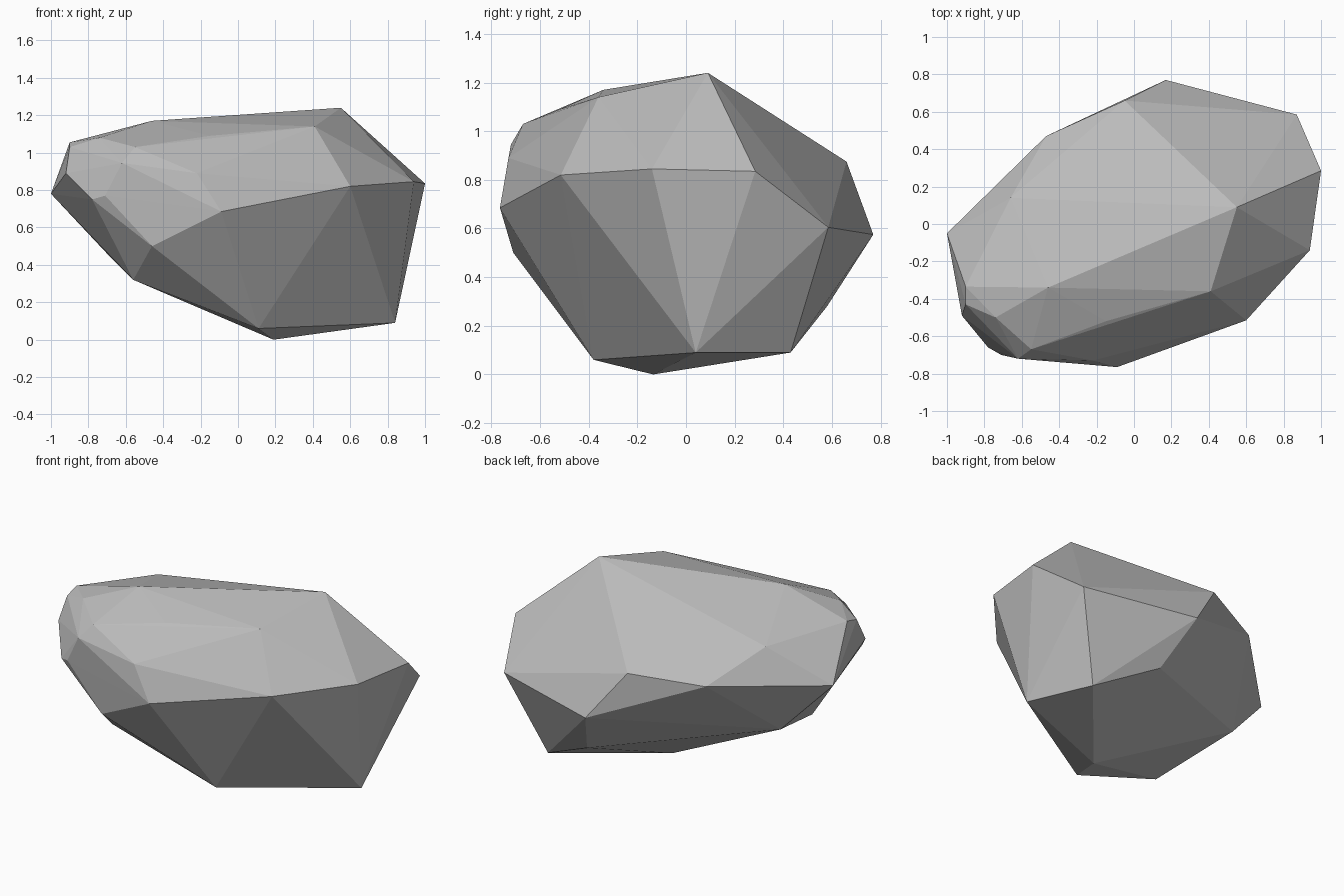
import bpy
import bmesh

# Remove the default cube
default_cube = bpy.data.objects.get("Cube")
if default_cube:
    bpy.data.objects.remove(default_cube, do_unlink=True)


def make_material(name, colour):
    material = bpy.data.materials.new(name)
    material.use_nodes = True
    material.diffuse_color = colour
    for node in material.node_tree.nodes:
        if node.type == "BSDF_PRINCIPLED":
            node.inputs["Base Color"].default_value = colour
    return material


def make_boulder(name, corner_groups, material):
    """Wrap a faceted stone around groups of corner points."""
    bm = bmesh.new()
    for group in corner_groups:
        for corner in group:
            bm.verts.new(corner)
    hull = bmesh.ops.convex_hull(bm, input=bm.verts[:], use_existing_faces=False)
    inner = {v for v in hull["geom_interior"] if isinstance(v, bmesh.types.BMVert)}
    bmesh.ops.delete(bm, geom=list(inner), context="VERTS")
    bmesh.ops.recalc_face_normals(bm, faces=bm.faces[:])
    for face in bm.faces:
        face.smooth = False
    mesh = bpy.data.meshes.new(name)
    bm.to_mesh(mesh)
    bm.free()
    mesh.materials.append(material)
    boulder = bpy.data.objects.new(name, mesh)
    bpy.context.collection.objects.link(boulder)
    return boulder


# Crown: the ridge and the high corners around it
crown = [(.55, .09, 1.24), (.41, -.36, 1.14), (-.46, -.34, 1.17),
         (-.15, -.52, 1.09), (-.66, .14, 1.01)]

# Shoulder: the widest ring on the broad end and the back
shoulder = [(1, .285, .835), (.94, -.14, .845), (.6, -.515, .82),
            (.87, .585, .605), (.17, .77, .575), (-.05, .66, .875),
            (-.47, .47, .83), (-1, -.05, .78), (-.09, -.765, .685),
            (-.22, -.73, .89)]

# Nose: the small chipped facets at the narrow end
nose = [(-.9, -.335, 1.055), (-.9, -.43, 1.03), (-.92, -.49, .89),
        (-.74, -.5, 1.08), (-.55, -.67, 1.03), (-.62, -.72, .945),
        (-.71, -.7, .77), (-.78, -.66, .75), (-.46, -.71, .5)]

# Foot: the tapered underside
foot = [(.19, -.135, 0), (.11, -.38, .06), (.84, .04, .09), (.67, .43, .09),
        (.29, .58, .28), (-.56, -.47, .32), (-.7, .05, .46)]

stone_grey = make_material("stone grey", (.5, .5, .5, 1))
make_boulder("boulder", (crown, shoulder, nose, foot), stone_grey)
